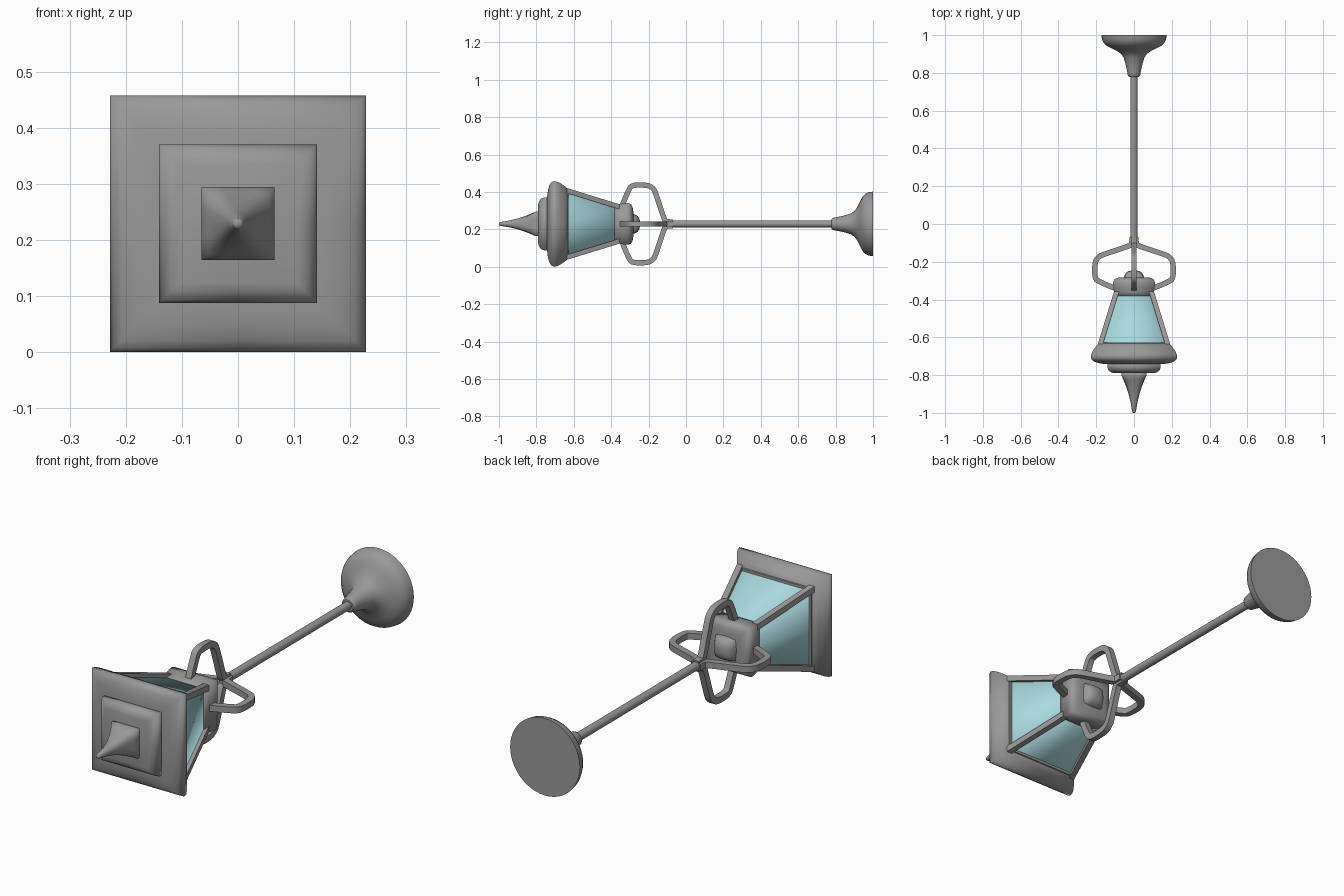
import bpy, bmesh, math

if "Cube" in bpy.data.objects:
    bpy.data.objects.remove(bpy.data.objects["Cube"])

ZC = 0.229  # height of the lamp's long axis


def material(name, color):
    m = bpy.data.materials.new(name)
    m.diffuse_color = color
    m.use_nodes = True
    m.node_tree.nodes["Principled BSDF"].inputs["Base Color"].default_value = m.diffuse_color
    return m


metal = material("dark_metal", (0.32, 0.32, 0.32, 1))
glass_mat = material("glass_blue", (0.40, 0.70, 0.75, 1))


def finish(name, bm, angle=40, mat=metal):
    bmesh.ops.recalc_face_normals(bm, faces=bm.faces)
    me = bpy.data.meshes.new(name)
    bm.to_mesh(me)
    bm.free()
    ob = bpy.data.objects.new(name, me)
    bpy.context.collection.objects.link(ob)
    me.materials.append(mat)
    bpy.ops.object.select_all(action='DESELECT')
    ob.select_set(True)
    bpy.context.view_layer.objects.active = ob
    bpy.ops.object.shade_smooth_by_angle(angle=math.radians(angle))
    return ob


def skin(bm, rings):
    """Bridge rings of vertices and close both ends."""
    n = len(rings[0])
    for a, b in zip(rings, rings[1:]):
        for i in range(n):
            j = (i + 1) % n
            bm.faces.new((a[i], a[j], b[j], b[i]))
    bm.faces.new(rings[0])
    bm.faces.new(rings[-1])


def loft(name, profile, n=32, angle=40, mat=metal):
    """profile: (y, half width, roundness); 0 is square, 1 is circular."""
    bm = bmesh.new()
    rings = []
    for y, h, rnd in profile:
        ring = []
        for i in range(n):
            t = 2 * math.pi * i / n
            c, s = math.cos(t), math.sin(t)
            r = h * (rnd + (1 - rnd) / max(abs(c), abs(s)))
            ring.append(bm.verts.new((r * c, y, ZC + r * s)))
        rings.append(ring)
    skin(bm, rings)
    return finish(name, bm, angle, mat)


def square(points):
    return [(y, h, 0) for y, h in points]


def round_(points):
    return [(y, h, 1) for y, h in points]


def smooth_path(p, times=2):
    for _ in range(times):
        q = [p[0]]
        for a, b in zip(p, p[1:]):
            for f in (0.25, 0.75):
                q.append((a[0] + f * (b[0] - a[0]), a[1] + f * (b[1] - a[1])))
        p = q + [p[-1]]
    return p


# Pointed finial, square at its base and round at its tip
loft("finial", [(-1.0, .006, 1), (-.992, .010, 1), (-.94, .019, 1), (-.9, .029, .8),
                (-.86, .042, .5), (-.825, .056, .2), (-.805, .065, 0),
                (-.79, .065, 0), (-.77, .05, 0)], n=16, angle=100)

# Stepped square cap, shaded softly across its corners
loft("cap_step", square([(-.79, .105), (-.786, .12), (-.775, .135), (-.76, .141),
                         (-.745, .141), (-.735, .135)]), n=8, angle=100)
loft("cap", square([(-.742, .15), (-.738, .18), (-.73, .208), (-.72, .222), (-.707, .2285),
                    (-.69, .226), (-.67, .217), (-.65, .203), (-.632, .188)]), n=8, angle=100)

# Glass panes and the frame around them
loft("glass", square([(-.65, .178), (-.345, .085)]), n=8, angle=100, mat=glass_mat)
loft("pane_rail", square([(-.65, .19), (-.627, .182)]))
for sx in (-1, 1):
    for sz in (-1, 1):
        bm = bmesh.new()
        rings = []
        for y, h in ((-.66, .199), (-.345, .102)):
            w = h - .027
            rings.append([bm.verts.new((sx * u, y, ZC + sz * v))
                          for u, v in ((w, w), (h, w), (h, h), (w, h))])
        skin(bm, rings)
        finish("corner_post", bm)

# Collar and small knob at the narrow end
loft("collar", square([(-.384, .09), (-.38, .1), (-.36, .105), (-.335, .109), (-.31, .111),
                       (-.295, .106), (-.286, .092), (-.282, .07)]), n=8, angle=100)
loft("collar_knob", [(-.29, .055, .3), (-.272, .05, .4), (-.258, .042, .5),
                     (-.249, .028, .7), (-.246, .01, 1)], n=16, angle=100)

# Four looping brackets that carry the lantern
path = smooth_path([(.085, -.345), (.115, -.335), (.18, -.307), (.208, -.29), (.208, -.205),
                    (.19, -.175), (.165, -.162), (.02, -.115), (.012, -.105), (.01, -.07)])
for k in range(4):
    ca, sa = round(math.cos(k * math.pi / 2)), round(math.sin(k * math.pi / 2))
    bm = bmesh.new()
    rings = []
    for i, (r, y) in enumerate(path):
        a, b = path[max(i - 1, 0)], path[min(i + 1, len(path) - 1)]
        d = math.hypot(b[0] - a[0], b[1] - a[1])
        nr, ny = -(b[1] - a[1]) / d, (b[0] - a[0]) / d
        ring = []
        for u, v in ((-.014, -.014), (.014, -.014), (.014, .014), (-.014, .014)):
            rr, yy = r + nr * u, y + ny * u
            ring.append(bm.verts.new((rr * ca - v * sa, yy, ZC + rr * sa + v * ca)))
        rings.append(ring)
    skin(bm, rings)
    finish("bracket", bm)

# Long rod and round mounting plate
loft("rod", round_([(-.12, .0185), (.8, .0185)]))
loft("mounting_plate", round_([(.778, .026), (.784, .032), (.8, .035), (.84, .043), (.88, .055),
                               (.9, .068), (.915, .088), (.93, .118), (.942, .143),
                               (.958, .16), (.975, .169), (1.0, .173)]), n=48)
